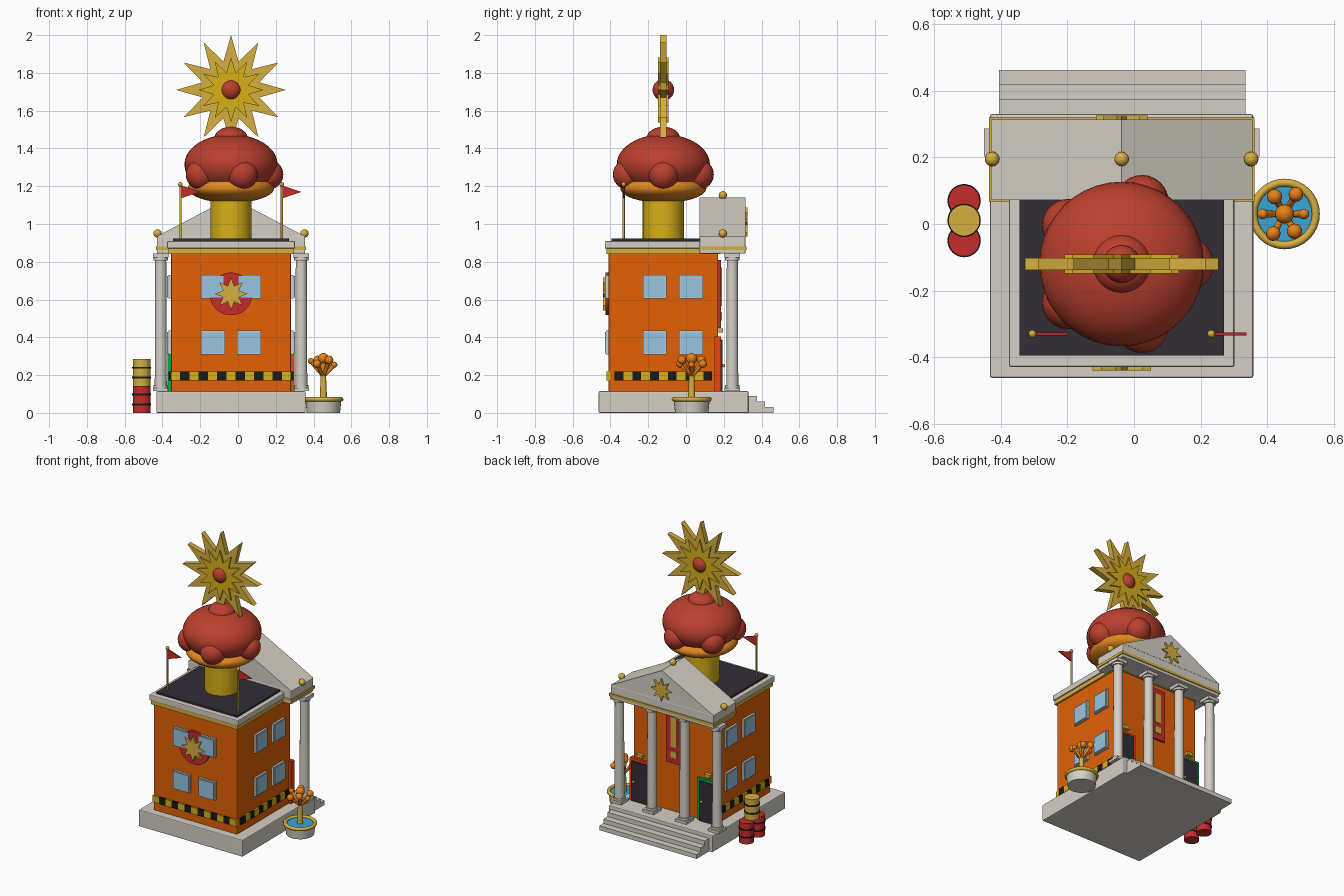
import bpy, bmesh
from math import sin, cos, pi, radians

if "Cube" in bpy.data.objects:
    bpy.data.objects.remove(bpy.data.objects["Cube"])

CX, CY = -0.037, -0.12          # axis of the building and tower
mats = {}
COLORS = dict(stone=(212, 207, 196), orange=(225, 97, 14), red=(186, 66, 50), flag=(196, 48, 48),
              gold=(214, 174, 66), yellow=(214, 174, 30), dark=(52, 49, 56), glass=(150, 195, 225),
              black=(32, 32, 32), green=(10, 165, 70), door_red=(235, 70, 20), water=(60, 165, 215),
              cap_orange=(226, 135, 36), ball=(230, 128, 30))


def paint(ob, color):
    if color not in mats:
        m = bpy.data.materials.new(color)
        m.diffuse_color = [(c / 255) ** 2.2 for c in COLORS[color]] + [1]
        m.use_nodes = True
        m.node_tree.nodes["Principled BSDF"].inputs["Base Color"].default_value = m.diffuse_color
        mats[color] = m
    ob.data.materials.append(mats[color])
    return ob


def box(name, color, x, y, z, bevel=0):
    """Box from (min, max) ranges."""
    bpy.ops.mesh.primitive_cube_add(size=1, location=[(a + b) / 2 for a, b in (x, y, z)])
    ob = bpy.context.object
    ob.name = name
    ob.scale = [b - a for a, b in (x, y, z)]
    bpy.ops.object.transform_apply(location=False, rotation=False, scale=True)
    if bevel:
        b = ob.modifiers.new("bevel", "BEVEL")
        b.width, b.segments = bevel, 2
    return paint(ob, color)


def cyl(name, color, x, y, z0, z1, r, r2=None, n=32):
    bpy.ops.mesh.primitive_cone_add(vertices=n, radius1=r, radius2=r if r2 is None else r2,
                                    depth=z1 - z0, location=(x, y, (z0 + z1) / 2))
    bpy.context.object.name = name
    bpy.ops.object.shade_smooth_by_angle()
    return paint(bpy.context.object, color)


def ball(name, color, x, y, z, r, rz=None, n=24):
    bpy.ops.mesh.primitive_uv_sphere_add(segments=n, ring_count=n // 2, radius=1, location=(x, y, z))
    ob = bpy.context.object
    ob.name = name
    ob.scale = (r, r, rz or r)
    bpy.ops.object.transform_apply(location=False, rotation=False, scale=True)
    bpy.ops.object.shade_smooth()
    return paint(ob, color)


def prism(name, color, pts, y0, y1):
    """Extrude an x/z outline along y."""
    bm = bmesh.new()
    face = bm.faces.new([bm.verts.new((x, y0, z)) for x, z in pts])
    new = bmesh.ops.extrude_face_region(bm, geom=[face])["geom"]
    bmesh.ops.translate(bm, vec=(0, y1 - y0, 0), verts=[v for v in new if isinstance(v, bmesh.types.BMVert)])
    bmesh.ops.recalc_face_normals(bm, faces=bm.faces[:])
    me = bpy.data.meshes.new(name)
    bm.to_mesh(me)
    bm.free()
    ob = bpy.data.objects.new(name, me)
    bpy.context.collection.objects.link(ob)
    return paint(ob, color)


def star(name, color, x, z, ro, ri, n, y0, y1):
    pts = []
    for i in range(2 * n):
        r, a = (ri if i % 2 else ro), pi / 2 + i * pi / n
        pts.append((x + r * cos(a), z + r * sin(a)))
    return prism(name, color, pts, y0, y1)


# Plinth and steps
box("plinth", "stone", (-0.432, 0.358), (-0.462, 0.33), (0, 0.115), 0.006)
for i in range(3):
    box("step", "stone", (-0.405, 0.335), (0.30, 0.375 + 0.044 * i), (0, 0.09 - 0.03 * i))

# Main block, cornice and roof
X0, X1, Y0, Y1 = CX - 0.318, CX + 0.318, -0.41, 0.17
box("walls", "orange", (X0, X1), (Y0, Y1), (0.11, 0.85), 0.006)
box("cornice_trim", "gold", (X0 - 0.012, X1 + 0.012), (Y0 - 0.012, Y1 + 0.012), (0.842, 0.872))
box("cornice", "stone", (X0 - 0.02, X1 + 0.02), (Y0 - 0.02, Y1 + 0.02), (0.87, 0.91), 0.006)
box("roof", "dark", (CX - 0.307, CX + 0.307), (-0.395, 0.155), (0.90, 0.922))

# Windows on the front and both sides
for d in (-0.096, 0.096):
    for z in (0.372, 0.668):
        for g, c, p in ((0.063, "stone", 0.014), (0.057, "glass", 0.02)):
            name = "window_frame" if c == "stone" else "window_pane"
            zr = (z - g, z + g)
            box(name, c, (CX + d - g, CX + d + g), (Y0 - p, Y0 + 0.01), zr)
            yr = (-0.069 + d - g, -0.069 + d + g)
            box(name, c, (X1 - 0.01, X1 + p), yr, zr)
            box(name, c, (X0 - p, X0 + 0.01), yr, zr)

# Striped warning band on three sides
for i in range(13):
    c, w = ("black" if i % 2 else "yellow"), 0.049
    zr = (0.172, 0.218)
    x = CX - 6.5 * w + i * w
    box("stripe_front", c, (x, x + w), (Y0 - 0.012, Y0 + 0.01), zr)
    if 0 < i < 12:
        y, w = -0.12 - 5.5 * 0.047 + (i - 1) * 0.047, 0.047
        box("stripe_right", c, (X1 - 0.01, X1 + 0.012), (y, y + w), zr)
        box("stripe_left", c, (X0 - 0.012, X0 + 0.01), (y, y + w), zr)

# Front emblem disc and star
disc = [(CX + 0.113 * cos(i * pi / 20), 0.63 + 0.113 * sin(i * pi / 20)) for i in range(40)]
prism("emblem_disc", "flag", disc, Y0 - 0.016, Y0 + 0.01)
star("emblem_star", "gold", CX, 0.63, 0.088, 0.045, 8, Y0 - 0.03, Y0)

# Portico columns
for i in range(4):
    x, y = CX + 0.248 * (i - 1.5), 0.245
    cyl("column", "stone", x, y, 0.12, 0.83, 0.032, 0.029, 24)
    for z0, z1, r in ((0.115, 0.133, 0.042), (0.822, 0.845, 0.042)):
        box("column_block", "stone", (x - r, x + r), (y - r, y + r), (z0, z1))
    cyl("column_collar", "stone", x, y, 0.133, 0.147, 0.038, n=24)
    cyl("column_collar", "stone", x, y, 0.808, 0.822, 0.038, n=24)

# Entablature and pediment
PX0, PX1 = CX - 0.392, CX + 0.392
box("entablature", "stone", (PX0, PX1), (0.072, 0.314), (0.843, 0.937), 0.005)
box("entablature_trim", "gold", (PX0 - 0.006, PX1 + 0.006), (0.068, 0.32), (0.862, 0.88))
prism("pediment", "stone", [(PX0, 0.935), (PX1, 0.935), (CX, 1.14)], 0.072, 0.314)
star("pediment_star", "gold", CX, 1.01, 0.077, 0.038, 8, 0.31, 0.326)
for x, z in ((CX - 0.389, 0.95), (CX + 0.389, 0.95), (CX, 1.152)):
    ball("finial", "gold", x, 0.195, z, 0.022, n=16)

# Rear doors with coloured frames and lamps
for s, c in ((-1, "green"), (1, "door_red")):
    x = CX + s * 0.258
    box("door_frame", c, (x - 0.077, x + 0.077), (Y1 - 0.02, Y1 + 0.016), (0.115, 0.405))
    box("door", "dark", (x - 0.06, x + 0.06), (Y1, Y1 + 0.024), (0.115, 0.388))
    ball("door_knob", "gold", x + 0.042, Y1 + 0.027, 0.25, 0.009, n=12)
    box("door_lamp", "gold", (x - 0.022, x + 0.022), (Y1 - 0.01, Y1 + 0.025), (0.425, 0.447))

# Rear banner
box("banner", "flag", (CX - 0.06, CX + 0.06), (Y1 - 0.01, Y1 + 0.014), (0.45, 0.81))
box("banner_bar", "gold", (CX - 0.022, CX + 0.022), (Y1, Y1 + 0.02), (0.565, 0.77))
box("banner_square", "gold", (CX - 0.022, CX + 0.022), (Y1, Y1 + 0.02), (0.49, 0.535))

# Tower and lumpy cap
cyl("tower", "yellow", CX, CY, 0.91, 1.17, 0.109, n=40)
ball("cap_underside", "cap_orange", CX, CY, 1.19, 0.228, 0.078, 40)
ball("cap", "red", CX, CY, 1.315, 0.247, 0.16, 40)
for i in range(5):
    a = i * 2 * pi / 5
    ball("cap_lump", "red", CX + 0.197 * cos(a), CY + 0.197 * sin(a), 1.262, 0.08)
ball("cap_top", "red", CX, CY, 1.455, 0.088, 0.06)

# Sunburst
star("sunburst", "gold", CX, 1.71, 0.29, 0.155, 12, CY - 0.018, CY + 0.018)
star("sunburst_inner", "yellow", CX, 1.71, 0.172, 0.095, 12, CY - 0.028, CY + 0.028)
ball("sunburst_core", "red", CX, CY, 1.71, 0.057)

# Roof flags
for x in (-0.305, 0.232):
    cyl("flag_pole", "gold", x, -0.33, 0.915, 1.21, 0.006, n=12)
    ball("flag_knob", "gold", x, -0.33, 1.21, 0.012, n=12)
    prism("flag", "flag", [(x, 1.205), (x, 1.135), (x + 0.105, 1.17)], -0.334, -0.326)

# Barrel stack
for y, z, c in ((0.07, 0, "flag"), (-0.05, 0, "flag"), (0.011, 0.142, "gold")):
    cyl("barrel", c, -0.51, y, z, z + 0.142, 0.047)
    for h in (0.045, 0.097):
        cyl("barrel_hoop", "black", -0.51, y, z + h - 0.005, z + h + 0.005, 0.05)

# Fountain basin, water and jets
FX, FY = 0.452, 0.03
cyl("basin", "stone", FX, FY, 0, 0.066, 0.088, 0.095)
cyl("water", "water", FX, FY, 0.06, 0.072, 0.09)
bpy.ops.mesh.primitive_torus_add(location=(FX, FY, 0.072), major_radius=0.094, minor_radius=0.012,
                                 major_segments=32, minor_segments=10)
bpy.context.object.name = "basin_rim"
bpy.ops.object.shade_smooth()
paint(bpy.context.object, "gold")
cyl("fountain_stem", "gold", FX, FY, 0.06, 0.2, 0.02, 0.014, 16)
cyl("fountain_jet", "ball", FX, FY, 0.19, 0.29, 0.012, 0.018, 16)
ball("jet_ball", "ball", FX, FY, 0.288, 0.029, n=16)
for i in range(6):
    a = radians(60 * i)
    d, r, z = ((0.066, 0.016, 0.275), (0.068, 0.022, 0.26), (0.06, 0.023, 0.28))[i % 3]
    if i == 0:
        d, z = 0.058, 0.255
    px, py = FX + d * cos(a), FY + d * sin(a)
    ball("jet_ball", "ball", px, py, z, r, n=16)
    arm = cyl("jet_arm", "ball", (FX + px) / 2, (FY + py) / 2, 0, ((z - 0.19) ** 2 + d * d) ** 0.5, 0.007, 0.012, 12)
    arm.location.z = (z + 0.19) / 2
    arm.rotation_mode = "QUATERNION"
    arm.rotation_quaternion = type(arm.location)((px - FX, py - FY, z - 0.19)).to_track_quat("Z", "Y")
